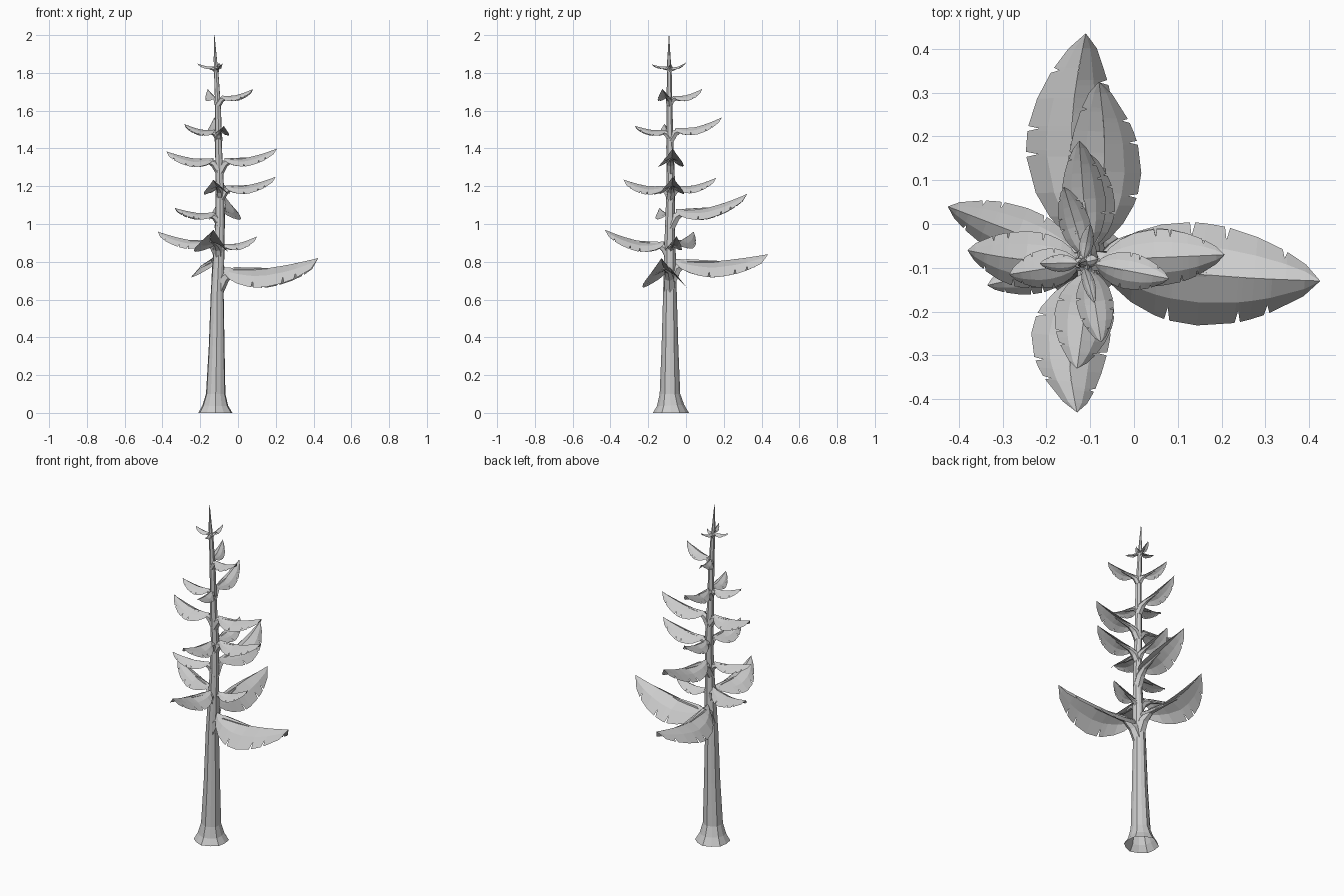
import bpy, bmesh, math
from mathutils import Vector

if "Cube" in bpy.data.objects:
    bpy.data.objects.remove(bpy.data.objects["Cube"])


def make_object(name, bm):
    bmesh.ops.recalc_face_normals(bm, faces=bm.faces)
    me = bpy.data.meshes.new(name)
    bm.to_mesh(me)
    bm.free()
    ob = bpy.data.objects.new(name, me)
    bpy.context.collection.objects.link(ob)
    return ob


# trunk centreline: x, y, z, radius
TRUNK = [(-.12, -.08, 0, .093), (-.12, -.082, .04, .07), (-.118, -.085, .1, .053),
         (-.113, -.085, .35, .043), (-.11, -.085, .64, .035), (-.104, -.085, .78, .032),
         (-.096, -.085, 1.0, .025), (-.096, -.08, 1.2, .022), (-.103, -.085, 1.4, .019),
         (-.105, -.088, 1.6, .016), (-.115, -.088, 1.8, .012), (-.12, -.09, 1.87, .009),
         (-.125, -.09, 2.0, .001)]


def tube(bm, path, sides, ridge=0.0, cap=True):
    rings = []
    for i, (p, r) in enumerate(path):
        a, b = path[max(i - 1, 0)][0], path[min(i + 1, len(path) - 1)][0]
        q = Vector((0, 0, 1)).rotation_difference(b - a)
        ring = []
        for k in range(sides):
            rr = r * (1 + (ridge if k % 2 else -ridge))
            ang = math.tau * k / sides
            ring.append(bm.verts.new(p + q @ Vector((rr * math.cos(ang), rr * math.sin(ang), 0))))
        rings.append(ring)
    for lo, hi in zip(rings, rings[1:]):
        for k in range(sides):
            n = (k + 1) % sides
            bm.faces.new((lo[k], lo[n], hi[n], hi[k]))
    if cap:
        bm.faces.new(rings[0][::-1])
    bm.faces.new(rings[-1])


def trunk_at(z):
    for a, b in zip(TRUNK, TRUNK[1:]):
        if a[2] <= z <= b[2]:
            f = (z - a[2]) / (b[2] - a[2])
            return Vector(a[:3]).lerp(Vector(b[:3]), f)


bm = bmesh.new()
tube(bm, [(Vector((x, y, z)), r) for x, y, z, r in TRUNK], 12, .03, cap=False)
for v in bm.verts:
    v.co.z = max(v.co.z, 0)
    if v.co.z < .012:
        v.co.z = 0
make_object("trunk", bm)


# leaf: roof-folded blade with a kinked margin and small tears
def leaf(name, tip, base_z, hw, drop, bow=0.0, seed=0):
    tip = Vector(tip)
    core = trunk_at(base_z)
    d = tip - core
    d.z = 0
    length = d.length
    d.normalize()
    side = Vector((-d.y, d.x, 0))
    start = min(.03, length * .12)

    def rib(t):
        p = core + d * (start + (length - start) * t)
        p += side * bow * math.sin(math.pi * t)
        p.z = base_z + (tip.z - base_z) * (.25 * t + .75 * t * t)
        p.z += .05 * length * max(0, 1 - t / .4)
        return p

    bm = bmesh.new()
    for s in (-1, 1):
        tears = [.36 + .04 * s + .04 * (seed % 2), .6 - .04 * s, .8 + .03 * s]
        stations = [(t, 1) for t in (0, .06, .15, .26, .46, .7, .93, 1)]
        for t in tears:
            stations += [(t - .012, 1), (t, .74), (t + .012, 1)]
        rows = []
        for t, cut in sorted(stations):
            w = max(math.sin(math.pi * t ** .85), 0) ** .7
            if t == 0:
                w = .12
            fall = drop * w ** .6
            p = rib(t)
            row = []
            f = (cut - .55) / .45
            for u, v in ((0, 0), (.55, .38), (.55 + .45 * f, .38 + .62 * f)):
                row.append(bm.verts.new(p + side * s * hw * w * u - Vector((0, 0, fall * v))))
            rows.append(row)
        for a, b in zip(rows, rows[1:]):
            for k in range(2):
                bm.faces.new((a[k], b[k], b[k + 1], a[k + 1]))
    bmesh.ops.remove_doubles(bm, verts=bm.verts, dist=.0003)
    make_object(name, bm)

    # stalk rising from the trunk under the rib
    r = .010 + .022 * min(length / .5, 1)
    low = trunk_at(base_z - .2 * length)
    under = Vector((0, 0, -.006))
    st = bmesh.new()
    tube(st, [(low, r), (low.lerp(rib(.06), .6), r * .9),
              (rib(.12) + under * 2, r * .55), (rib(.5) + under, r * .15)], 6)
    make_object(name + "_stalk", st)


# tip position, base height, half width, drop, sideways bow
LEAVES = [
    ((.425, -.13, .82), .745, .117, .10, -.008),
    ((-.11, .435, .84), .79, .105, .085, .035),
    ((-.425, .04, .96), .90, .062, .045, .0),
    ((.10, -.05, .935), .885, .045, .035, .0),
    ((-.13, -.43, .97), .89, .09, .055, -.03),
    ((-.335, -.14, 1.085), 1.05, .045, .035, .0),
    ((-.08, .325, 1.16), 1.06, .085, .06, -.02),
    ((.20, -.07, 1.25), 1.19, .065, .045, .0),
    ((-.13, -.33, 1.235), 1.19, .068, .045, .0),
    ((-.10, .16, 1.245), 1.19, .055, .04, .0),
    ((-.38, -.06, 1.385), 1.335, .065, .045, .01),
    ((.207, -.07, 1.40), 1.335, .065, .045, .0),
    ((-.285, -.115, 1.53), 1.49, .045, .032, .0),
    ((-.075, -.27, 1.52), 1.49, .042, .03, .0),
    ((-.125, .19, 1.565), 1.495, .05, .04, .0),
    ((.08, -.125, 1.715), 1.67, .042, .03, .0),
    ((-.16, .085, 1.715), 1.67, .035, .03, .0),
    ((-.215, -.09, 1.85), 1.83, .02, .014, .0),
    ((-.09, -.18, 1.845), 1.83, .014, .012, .0),
    ((-.10, .0, 1.855), 1.825, .016, .012, .0),
    ((-.082, -.08, 1.85), 1.83, .014, .012, .0),
]
for i, (tip, bz, hw, drop, bow) in enumerate(LEAVES):
    leaf("leaf_%02d" % (i + 1), tip, bz, hw, drop, bow, i)
